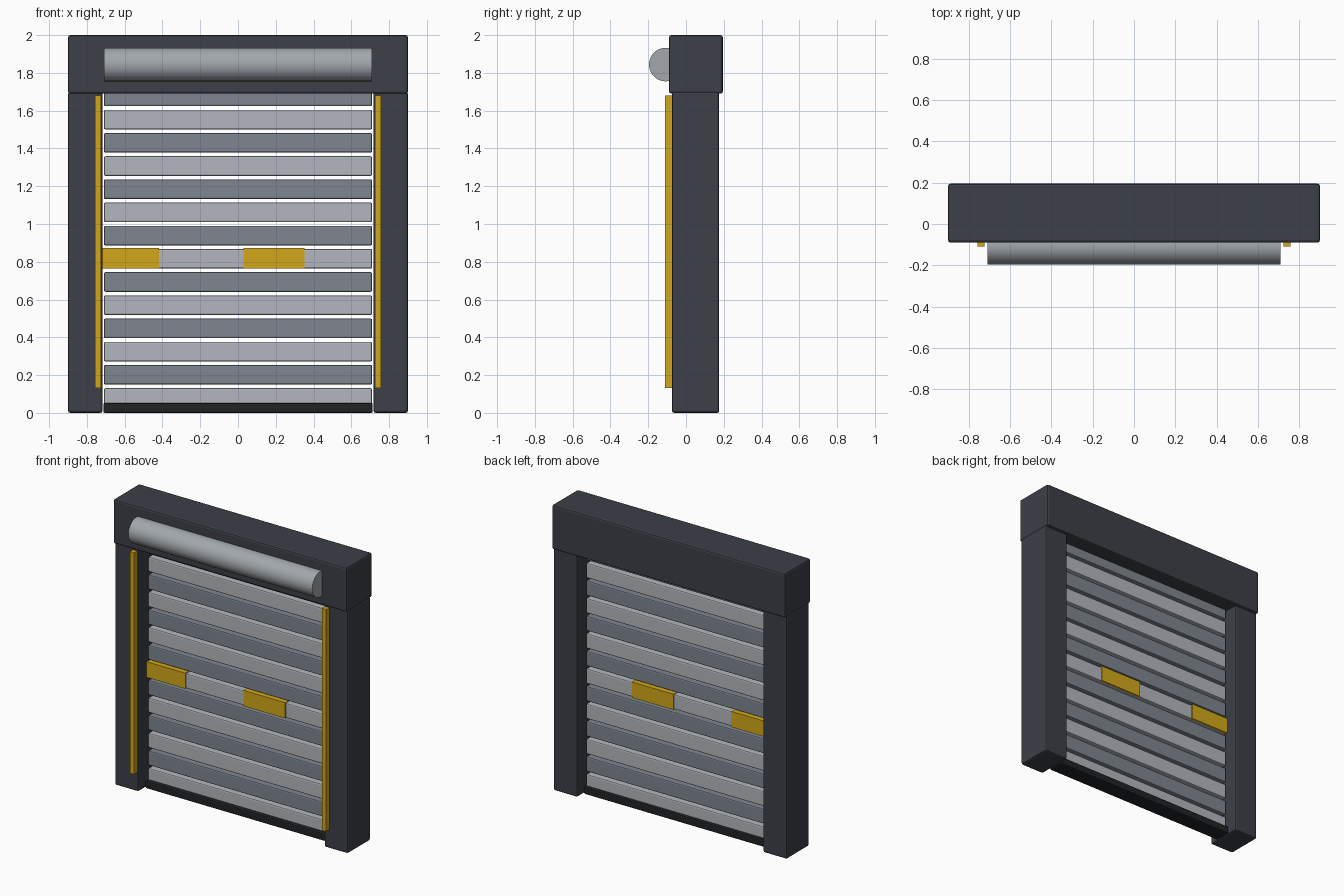
import bpy, math

if "Cube" in bpy.data.objects:
    bpy.data.objects.remove(bpy.data.objects["Cube"])


def material(name, rgb):
    m = bpy.data.materials.new(name)
    m.diffuse_color = (*rgb, 1)
    m.use_nodes = True
    m.node_tree.nodes["Principled BSDF"].inputs["Base Color"].default_value = m.diffuse_color
    return m


frame_dark = material("frame_dark", (0.045, 0.05, 0.065))
bar_black = material("bar_black", (0.015, 0.016, 0.018))
slat_light = material("slat_light", (0.45, 0.47, 0.51))
slat_dark = material("slat_dark", (0.21, 0.235, 0.28))
drum_grey = material("drum_grey", (0.36, 0.39, 0.42))
yellow = material("safety_yellow", (0.65, 0.39, 0.01))


def box(name, x, y, z, mat, bevel=0.0):
    """Box from (min, max) ranges, with an optional edge bevel."""
    bpy.ops.mesh.primitive_cube_add(
        size=1, location=[(r[0] + r[1]) / 2 for r in (x, y, z)])
    ob = bpy.context.object
    ob.name = name
    ob.scale = [r[1] - r[0] for r in (x, y, z)]
    bpy.ops.object.transform_apply(location=False, rotation=False, scale=True)
    ob.data.materials.append(mat)
    if bevel:
        mod = ob.modifiers.new("bevel", 'BEVEL')
        mod.width = bevel
        mod.segments = 2
    return ob


# header housing
box("header", (-0.9, 0.9), (-0.09, 0.195), (1.69, 2.0), frame_dark, 0.012)

# side posts with their yellow safety strips
for side, s in (("left", -1), ("right", 1)):
    box(f"post_{side}", sorted((s * 0.717, s * 0.9)), (-0.075, 0.176),
        (0.0, 1.70), frame_dark, 0.012)
    box(f"safety_strip_{side}", sorted((s * 0.724, s * 0.758)),
        (-0.11, -0.07), (0.133, 1.68), yellow)

# roller drum at the front of the header
bpy.ops.mesh.primitive_cylinder_add(
    vertices=28, radius=0.089, depth=1.42, location=(0, -0.107, 1.844),
    rotation=(0, math.pi / 2, 0))
drum = bpy.context.object
drum.name = "roller_drum"
drum.data.materials.append(drum_grey)
bpy.ops.object.shade_smooth_by_angle(angle=math.radians(35))

# shutter slats in alternating greys
for i in range(14):
    z = 0.027 + i * 0.1228
    box(f"slat_{i + 1}", (-0.71, 0.71), (0.024, 0.088), (z, z + 0.104),
        slat_dark if i % 2 else slat_light, 0.008)

# yellow warning blocks wrapped around the middle slat
for i, x in enumerate((-0.74, 0.03)):
    box(f"warning_block_{i + 1}", (x, x + 0.322), (0.018, 0.095),
        (0.764, 0.873), yellow)

# bottom bar
box("bottom_bar", (-0.713, 0.713), (-0.005, 0.11), (0.0, 0.052),
    bar_black, 0.008)
